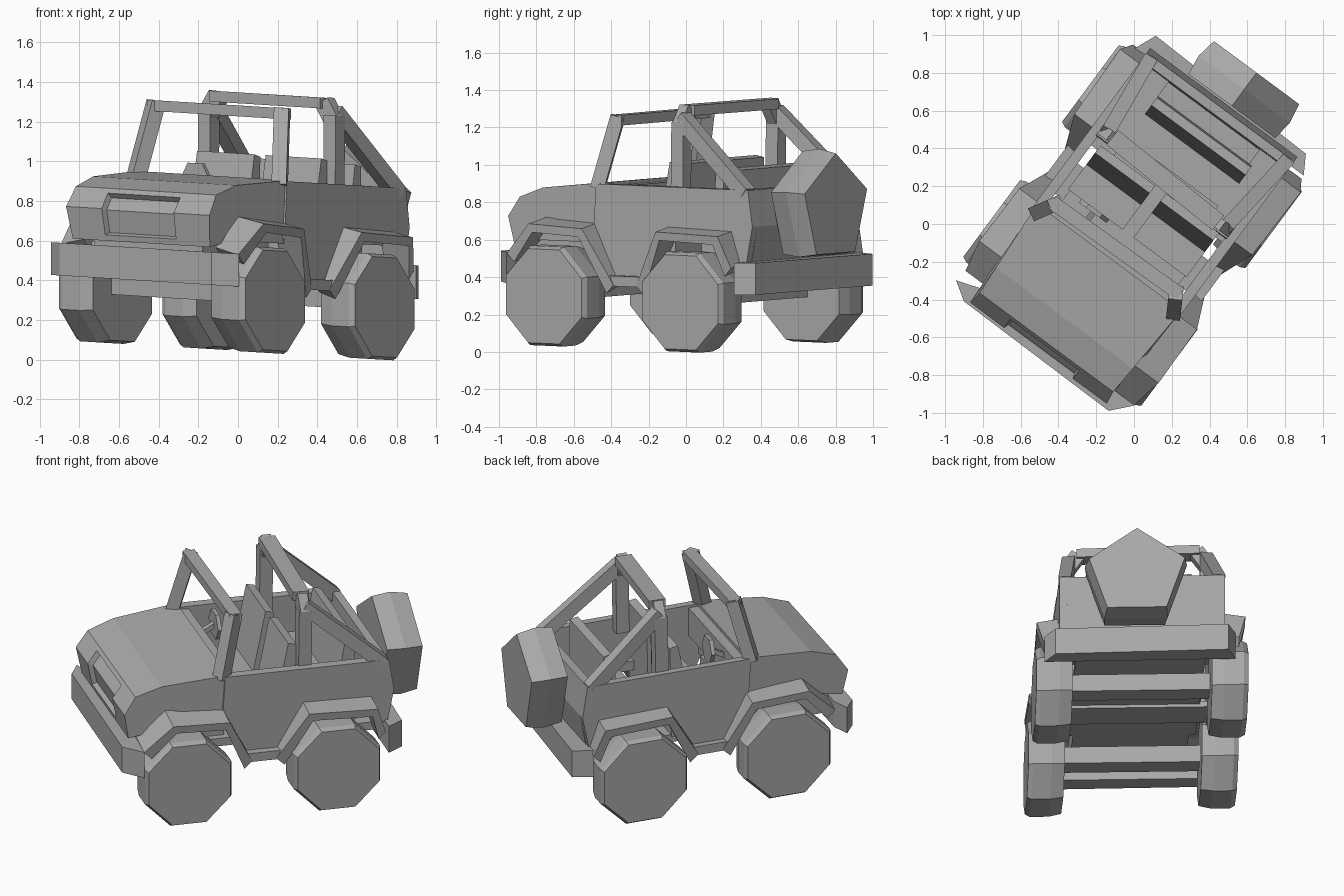
import bpy, bmesh, math
from mathutils import Matrix, Vector

if "Cube" in bpy.data.objects:
    bpy.data.objects.remove(bpy.data.objects["Cube"])

paint = bpy.data.materials.new("plain_grey")
paint.diffuse_color = (0.4, 0.4, 0.4, 1)
paint.use_nodes = True
paint.node_tree.nodes["Principled BSDF"].inputs["Base Color"].default_value = paint.diffuse_color

# Whole vehicle is turned on the ground and leans slightly
lean = Matrix.Identity(4)
lean[2][0], lean[2][1] = -0.05, -0.035
PLACE = Matrix.Rotation(math.radians(-36.5), 4, 'Z') @ lean


def finish(name, bm):
    bmesh.ops.recalc_face_normals(bm, faces=bm.faces[:])
    me = bpy.data.meshes.new(name)
    bm.to_mesh(me)
    bm.free()
    me.transform(PLACE)
    me.materials.append(paint)
    ob = bpy.data.objects.new(name, me)
    bpy.context.collection.objects.link(ob)
    return ob


def loft(*outlines):
    """Closed solid through matching outlines."""
    bm = bmesh.new()
    rings = [[bm.verts.new(p) for p in o] for o in outlines]
    bm.faces.new(rings[0])
    bm.faces.new(rings[-1][::-1])
    n = len(rings[0])
    for va, vb in zip(rings, rings[1:]):
        for i in range(n):
            j = (i + 1) % n
            bm.faces.new((va[i], vb[i], vb[j], va[j]))
    return bm


def slab(name, profile, x0, x1):
    """Side profile (y, z) pushed across the width."""
    return finish(name, loft([(x0, y, z) for y, z in profile],
                             [(x1, y, z) for y, z in profile]))


def box(name, x, y, z):
    return slab(name, [(y[0], z[0]), (y[1], z[0]), (y[1], z[1]), (y[0], z[1])], *x)


def beam(name, p, q, w, d):
    p, q = Vector(p), Vector(q)
    bm = bmesh.new()
    bmesh.ops.create_cube(bm, size=1)
    rot = (q - p).to_track_quat('Z', 'Y').to_matrix().to_4x4()
    m = Matrix.Translation((p + q) / 2) @ rot @ Matrix.Diagonal((w, d, (q - p).length, 1))
    bmesh.ops.transform(bm, matrix=m, verts=bm.verts)
    return finish(name, bm)


def wheel(name, centre, sides, axis, start, steps):
    """Steps are (offset along the axle, radius)."""
    def ring(off, r):
        pts = []
        for i in range(sides):
            a = start + 2 * math.pi * i / sides
            u, v = r * math.cos(a), r * math.sin(a)
            pts.append(Vector((off, u, v) if axis == 'X' else (u, off, v)) + Vector(centre))
        return pts
    return finish(name, loft(*[ring(o, r) for o, r in steps]))


# Hood and nose block with a recessed grille
nose = [(-0.82, 0.56), (-0.85, 0.72), (-0.78, 0.825), (-0.62, 0.88), (-0.22, 0.92),
        (-0.22, 0.60), (-0.68, 0.60)]
hw = [0.43, 0.45, 0.44, 0.45, 0.475, 0.475, 0.46]
bm = loft([(-w, y, z) for w, (y, z) in zip(hw, nose)], [(w, y, z) for w, (y, z) in zip(hw, nose)])
bmesh.ops.recalc_face_normals(bm, faces=bm.faces[:])
front = [f for f in bm.faces if f.normal.y < -0.6 and abs(f.normal.x) < 0.5]
bmesh.ops.inset_region(bm, faces=front, thickness=0.04)
for v in {v for f in front for v in f.verts}:
    v.co.x *= 0.55
bmesh.ops.inset_region(bm, faces=front, thickness=0.01, depth=-0.03)
finish("hood_and_nose", bm)
box("engine_bay", (-0.34, 0.34), (-0.76, -0.2), (0.42, 0.62))

# Tub sides with wheel arches, fenders, wheels
arches = {"front": [(-0.77, 0.56), (-0.60, 0.725), (-0.25, 0.71), (-0.09, 0.41)],
          "rear": [(0.06, 0.41), (0.24, 0.71), (0.66, 0.70), (0.72, 0.53)]}
flare = {"front": [0.57, 0.605, 0.60, 0.53], "rear": [0.53, 0.60, 0.61, 0.57]}
# Axle point of each wheel: (x, y); fenders on the left sit a little further back
hubs = {("front", 1): (0.495, -0.50), ("rear", 1): (0.505, 0.415),
        ("front", -1): (-0.515, -0.425), ("rear", -1): (-0.52, 0.46)}
for s, tag in ((1, "right"), (-1, "left")):
    sh = 0.0 if s > 0 else 0.04
    side = [(-0.24, 0.915), (0.77, 0.915), (0.80, 0.72), (0.76, 0.52), (0.72, 0.52),
            (0.62 + sh, 0.65), (0.24 + sh, 0.65), (0.08 + sh, 0.40), (-0.12 + sh, 0.40),
            (-0.26 + sh, 0.62)]
    slab("body_side_" + tag, side, s * 0.43, s * 0.485)
    box("sill_" + tag, (s * 0.43, s * 0.53), (-0.13 + sh, 0.10 + sh), (0.375, 0.43))
    box("inner_arch_" + tag, (s * 0.30, s * 0.44), (0.20, 0.74), (0.62, 0.68))
    for end, top in arches.items():
        hx, hy = hubs[end, s]
        mid = sum(p[0] for p in top) / 4
        under = [(mid + (y - mid) * 0.86, z - 0.045) for y, z in top[::-1]]
        ring = [(y + sh, z) for y, z in top + under]
        fl = flare[end] + flare[end][::-1]
        finish(f"{end}_fender_{tag}", loft([(s * 0.43, y, z) for y, z in ring],
                                           [(s * w, y, z - 0.03) for w, (y, z) in zip(fl, ring)]))
        wheel(f"{end}_wheel_{tag}", (hx, hy, 0.31), 8, 'X', math.pi / 8,
              [(-s * 0.105, 0.272), (-s * 0.03, 0.288), (s * 0.08, 0.288), (s * 0.108, 0.272)])

# Floor, tailgate, cowl and running gear
box("floor", (-0.38, 0.38), (-0.3, 0.76), (0.42, 0.47))
box("sill_floor", (-0.44, 0.44), (-0.12, 0.08), (0.40, 0.44))
slab("tailgate", [(0.72, 0.915), (0.77, 0.915), (0.80, 0.72), (0.76, 0.50), (0.71, 0.50)], -0.44, 0.44)
box("dashboard", (-0.43, 0.43), (-0.24, -0.16), (0.72, 0.90))
for end, cy in (("front", -0.46), ("rear", 0.44)):
    box(end + "_axle", (-0.42, 0.42), (cy - 0.06, cy + 0.06), (0.29, 0.40))

# Bumpers with swept ends
outline = [(-0.58, -0.80), (-0.48, -0.865), (0.48, -0.875), (0.575, -0.77), (0.46, -0.76), (-0.46, -0.76)]
finish("front_bumper", loft([(x, y, 0.37) for x, y in outline], [(x, y, 0.535) for x, y in outline]))
outline = [(-0.55, 0.75), (-0.50, 0.87), (0.51, 0.84), (0.57, 0.74)]
finish("rear_bumper", loft([(x, y, 0.36) for x, y in outline], [(x, y, 0.53) for x, y in outline]))

# Windshield frame, roll bar with sloped corners, and rear stays
for s, tag in ((1, "right"), (-1, "left")):
    ry = 0.27 if s > 0 else 0.30
    beam("windshield_post_" + tag, (s * 0.45, -0.255, 0.89), (s * 0.395, -0.16, 1.275), 0.075, 0.075)
    beam("roll_bar_post_" + tag, (s * 0.405, ry - 0.005, 0.84), (s * 0.405, ry, 1.26), 0.075, 0.08)
    beam("roll_bar_corner_" + tag, (s * 0.405, ry, 1.235), (s * 0.345, ry, 1.325), 0.06, 0.09)
    beam("rear_stay_" + tag, (s * 0.40, ry, 1.28), (s * 0.45, 0.74, 0.89), 0.075, 0.08)
beam("windshield_top", (-0.42, -0.165, 1.255), (0.42, -0.155, 1.255), 0.075, 0.055)
beam("roll_bar_top", (-0.365, 0.30, 1.32), (0.355, 0.27, 1.32), 0.10, 0.055)

# Seats
for x0, x1, tag in ((-0.39, -0.03, "left"), (0.04, 0.39, "right")):
    box("seat_base_" + tag, (x0, x1), (-0.06, 0.22), (0.46, 0.66))
    slab("seat_back_" + tag, [(0.10, 0.64), (0.18, 1.04), (0.23, 1.03), (0.22, 0.60)], x0, x1)
box("rear_seat_base", (-0.30, 0.32), (0.34, 0.62), (0.46, 0.68))
slab("rear_seat_back", [(0.50, 0.66), (0.56, 1.02), (0.61, 1.01), (0.62, 0.62)], -0.30, 0.32)

# Steering wheel and column
beam("steering_column", (-0.21, -0.18, 0.84), (-0.21, -0.07, 0.90), 0.03, 0.03)
wheel("steering_wheel", (-0.21, -0.07, 0.90), 6, 'Y', 0, [(-0.012, 0.09), (0.012, 0.09)])

# Spare wheel on the tailgate
wheel("spare_wheel", (0.045, 0.92, 0.805), 5, 'Y', math.pi / 2,
      [(-0.11, 0.30), (0.0, 0.315), (0.11, 0.295)])
